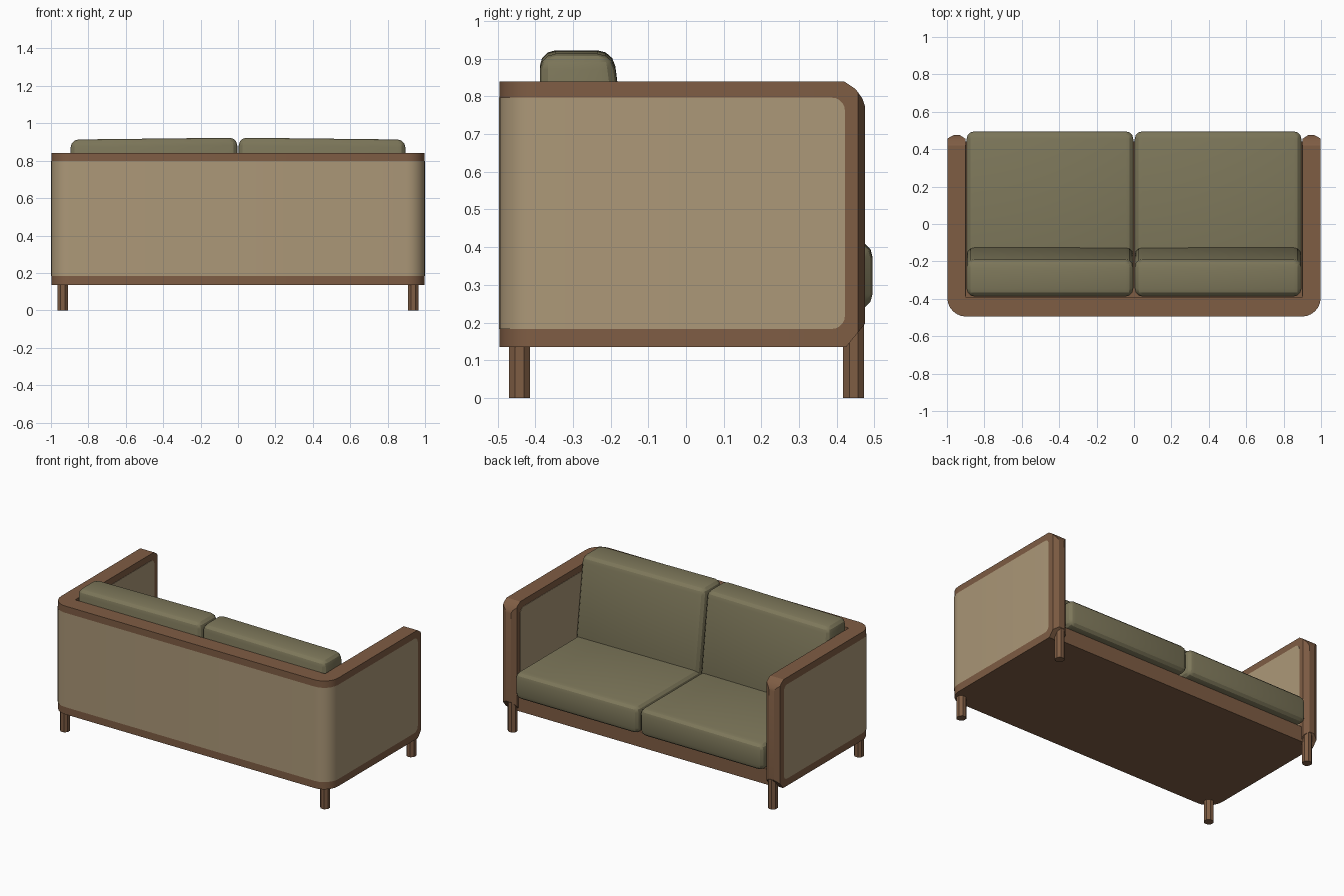
import bpy, bmesh, math

if "Cube" in bpy.data.objects:
    bpy.data.objects.remove(bpy.data.objects["Cube"])


def material(name, rgb):
    m = bpy.data.materials.new(name)
    lin = [((c / 255 + 0.055) / 1.055) ** 2.4 for c in rgb]
    m.diffuse_color = (*lin, 1)
    m.use_nodes = True
    m.node_tree.nodes["Principled BSDF"].inputs["Base Color"].default_value = m.diffuse_color
    return m


WOOD = material("brown wood", (127, 93, 68))
CANE = material("beige panel", (172, 152, 120))
FABRIC = material("olive fabric", (125, 119, 90))


def finish(bm, name, mat, smooth=True):
    bmesh.ops.recalc_face_normals(bm, faces=bm.faces)
    me = bpy.data.meshes.new(name)
    bm.to_mesh(me)
    bm.free()
    me.materials.append(mat)
    ob = bpy.data.objects.new(name, me)
    bpy.context.collection.objects.link(ob)
    bpy.ops.object.select_all(action='DESELECT')
    ob.select_set(True)
    bpy.context.view_layer.objects.active = ob
    if smooth:
        bpy.ops.object.shade_smooth_by_angle(angle=math.radians(25))
    return ob


def prism(points, offset):
    bm = bmesh.new()
    f = bm.faces.new([bm.verts.new(p) for p in points])
    r = bmesh.ops.extrude_face_region(bm, geom=[f])
    vs = [v for v in r['geom'] if isinstance(v, bmesh.types.BMVert)]
    bmesh.ops.translate(bm, verts=vs, vec=offset)
    return bm


def box(x0, x1, y0, y1, z0, z1):
    return prism([(x0, y0, z0), (x1, y0, z0), (x1, y1, z0), (x0, y1, z0)], (0, 0, z1 - z0))


def back_corners(hx, y, r, n=6):
    """Outline of the rounded rear corners, from right to left."""
    right = [(hx - r + r * math.cos(a), y + r - r * math.sin(a))
             for a in (math.pi / 2 * i / n for i in range(n + 1))]
    return right + [(-px, py) for px, py in reversed(right)]


# U-shaped wooden shell: plan outline, trimmed by the arm's side profile
Z0, Z1 = 0.135, 0.84
end = [(0.9, 0.455), (0.93, 0.475), (0.965, 0.475), (0.998, 0.457)]
plan = [(0.9, -0.39)] + end + back_corners(0.998, -0.495, 0.1)
plan += [(-x, y) for x, y in reversed(end)] + [(-0.9, -0.39)]
shell = finish(prism([(x, y, Z0) for x, y in plan], (0, 0, Z1 - Z0)), "sofa_shell", WOOD, False)
side = [(-0.6, 0.1), (0.4, 0.1), (0.425, Z0), (0.478, 0.2), (0.478, 0.765),
        (0.468, 0.795), (0.45, 0.82), (0.42, Z1), (0.4, 0.9), (-0.6, 0.9)]
cutter = finish(prism([(-1.2, y, z) for y, z in side], (2.4, 0, 0)), "shell_cutter", WOOD, False)
cutter.hide_render = True
bpy.context.view_layer.objects.active = shell
mod = shell.modifiers.new("trim", 'BOOLEAN')
mod.operation = 'INTERSECT'
mod.solver = 'EXACT'
mod.object = cutter
bpy.ops.object.modifier_apply(modifier="trim")
bpy.data.objects.remove(cutter)
bpy.ops.object.select_all(action='DESELECT')
shell.select_set(True)
bpy.ops.object.shade_smooth_by_angle(angle=math.radians(25))

# beige panel with rounded front corners, wrapped round the outside
PZ0, PZ1, PY, PR = 0.183, 0.797, 0.422, 0.035
rounded = [(PY - PR + PR * math.cos(a), PR - PR * math.sin(a))
           for a in (math.pi / 2 * i / 5 for i in range(6))]
head = [(1.0, y, d) for y, d in rounded]
path = head + [(x, y, 0) for x, y in back_corners(1.0, -0.497, 0.1)]
path += [(-x, y, d) for x, y, d in reversed(head)]
bm = bmesh.new()
cols = [(bm.verts.new((x, y, PZ0 + d)), bm.verts.new((x, y, PZ1 - d))) for x, y, d in path]
for a, b in zip(cols, cols[1:]):
    bm.faces.new((a[0], b[0], b[1], a[1]))
finish(bm, "outer_panel", CANE)
# the strip must face outwards
outer = bpy.data.objects["outer_panel"].data
mid = max(outer.polygons, key=lambda p: p.area)
if mid.normal.y > 0:
    outer.flip_normals()

# matching panels inside the arms
for s, label in ((1, "right"), (-1, "left")):
    top = [(y, PZ1 - d) for y, d in rounded]
    low = [(y, PZ0 + d) for y, d in reversed(rounded)]
    outline = [(-0.385, PZ0), (-0.385, PZ1)] + top[::-1] + low[::-1]
    finish(prism([(s * 0.898, y, z) for y, z in outline], (s * 0.004, 0, 0)),
           label + "_inner_panel", CANE)

# seat base and front rail
finish(box(-0.91, 0.91, -0.4, 0.44, Z0, 0.235), "seat_base", WOOD)


def cushion(name, s, yz, bev, drop):
    """Side profile extruded across half the sofa, rounded, outer end dropped a little."""
    bm = prism([(s * 0.004, y, z) for y, z in yz], (s * 0.891, 0, 0))
    zmax = max(z for _, z in yz)
    for v in bm.verts:
        if abs(v.co.x) > 0.5 and v.co.z > zmax - 0.01:
            v.co.z -= drop
    bmesh.ops.bevel(bm, geom=list(bm.edges), offset=bev, segments=3, profile=0.5,
                    affect='EDGES', clamp_overlap=True)
    finish(bm, name, FABRIC)


for s, label in ((1, "right"), (-1, "left")):
    cushion(label + "_seat_cushion", s,
            [(-0.38, 0.235), (0.495, 0.235), (0.495, 0.415), (-0.38, 0.415)], 0.04, 0.005)
    cushion(label + "_back_cushion", s,
            [(-0.388, 0.36), (-0.12, 0.36), (-0.193, 0.923), (-0.388, 0.923)], 0.042, 0.01)
    # eight-sided legs
    for y, h, part in ((-0.442, 0.15, "back"), (0.445, 0.21, "front")):
        ring = [(s * 0.937 + 0.03 * math.cos(a), y + 0.03 * math.sin(a), 0)
                for a in (math.pi / 8 + math.pi / 4 * i for i in range(8))]
        finish(prism(ring, (0, 0, h)), f"{label}_{part}_leg", WOOD)
